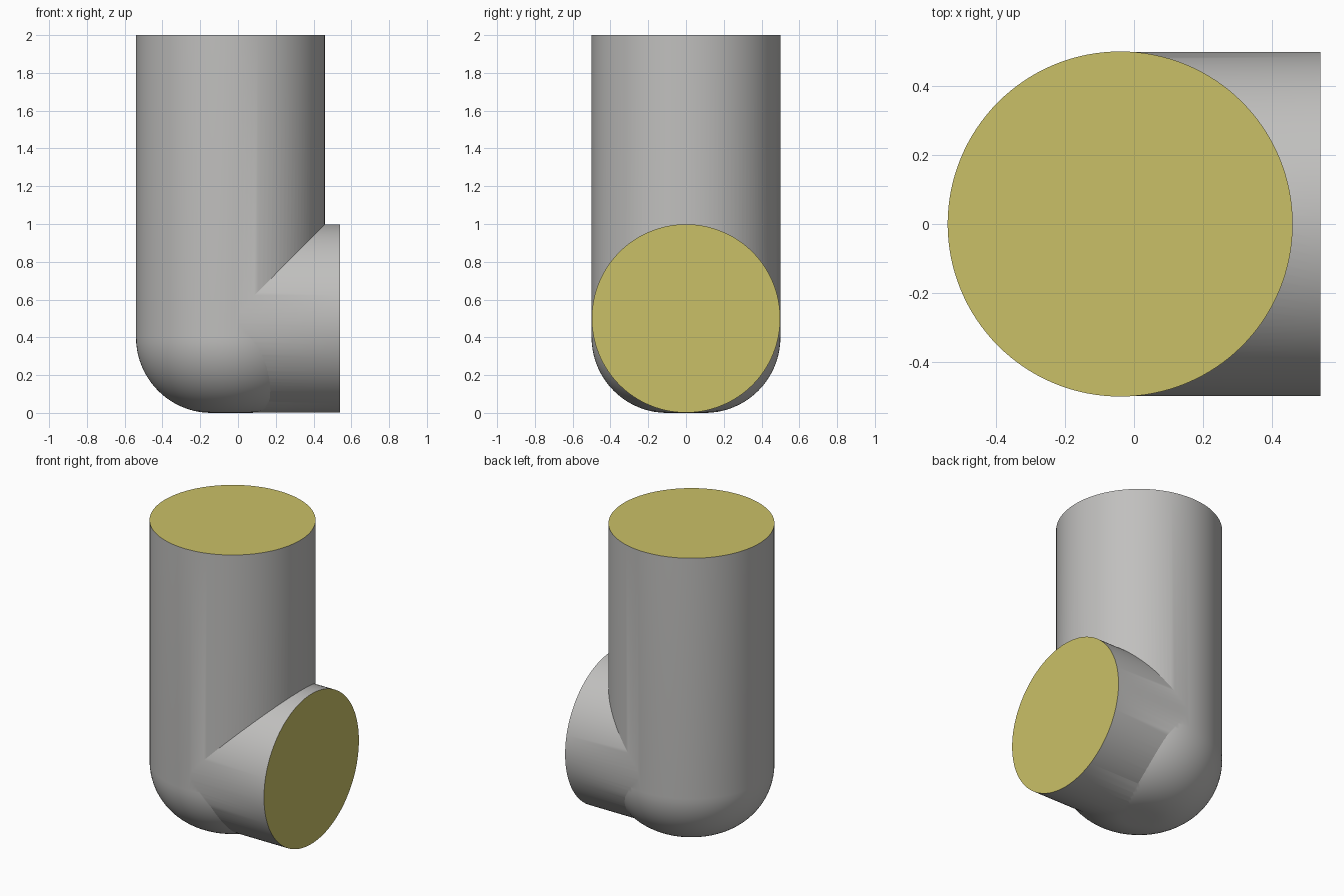
import bpy, bmesh, math
from mathutils import Matrix, Vector

if "Cube" in bpy.data.objects:
    bpy.data.objects.remove(bpy.data.objects["Cube"])

SEG = 128


def material(name, rgb):
    m = bpy.data.materials.new(name)
    m.diffuse_color = (*rgb, 1)
    m.use_nodes = True
    m.node_tree.nodes["Principled BSDF"].inputs["Base Color"].default_value = m.diffuse_color
    return m


grey = material("pipe grey", (0.53, 0.525, 0.515))
yellow = material("cap yellow", (0.59, 0.53, 0.135))


def lathe(name, profile, matrix):
    """Closed solid: (radius, height) profile spun about z, end disc coloured yellow."""
    bm = bmesh.new()
    rings = [[bm.verts.new((r * math.cos(2 * math.pi * i / SEG),
                            r * math.sin(2 * math.pi * i / SEG), z))
              for i in range(SEG)] for r, z in profile]
    for a, b in zip(rings, rings[1:]):
        for i in range(SEG):
            j = (i + 1) % SEG
            bm.faces.new((a[i], a[j], b[j], b[i]))
    bm.faces.new(rings[0][::-1])
    bm.faces.new(rings[-1]).material_index = 1
    bm.transform(matrix)
    bmesh.ops.recalc_face_normals(bm, faces=bm.faces)
    me = bpy.data.meshes.new(name)
    bm.to_mesh(me)
    bm.free()
    me.materials.append(grey)
    me.materials.append(yellow)
    ob = bpy.data.objects.new(name, me)
    bpy.context.collection.objects.link(ob)
    return ob


# Upright pipe with a rounded bottom
N = 20
profile = [(0.1 + 0.4 * math.sin(t), 0.4 - 0.4 * math.cos(t))
           for t in (math.pi / 2 * i / N for i in range(N + 1))] + [(0.5, 2.0)]
pipe = lathe("pipe_elbow", profile, Matrix.Translation((-0.04, 0, 0)))

# Side branch along +x, a hair narrower than the upright
branch = lathe("side_branch", [(0.4985, 0), (0.4985, 0.58)],
               Matrix.Translation((-0.04, 0, 0.5)) @ Matrix.Rotation(math.pi / 2, 4, 'Y'))

# Weld both into one solid
mod = pipe.modifiers.new("weld", 'BOOLEAN')
mod.operation = 'UNION'
mod.solver = 'EXACT'
mod.object = branch
bpy.context.view_layer.objects.active = pipe
pipe.select_set(True)
bpy.ops.object.modifier_apply(modifier=mod.name)
bpy.data.objects.remove(branch)
bpy.ops.object.shade_smooth_by_angle(angle=math.radians(20))
